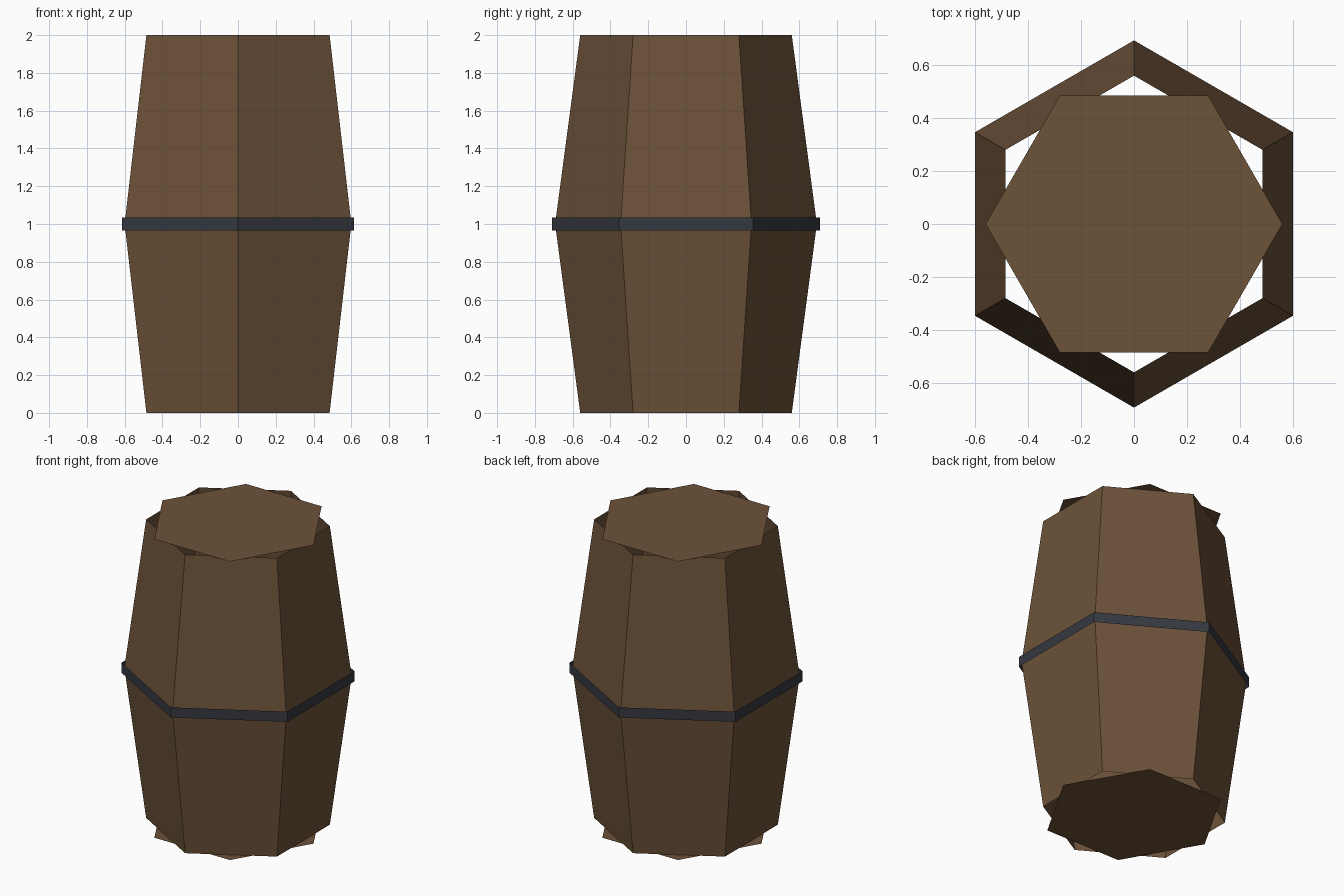
import bpy, bmesh, math

if "Cube" in bpy.data.objects:
    bpy.data.objects.remove(bpy.data.objects["Cube"])


def material(name, rgb):
    m = bpy.data.materials.new(name)
    m.diffuse_color = (*rgb, 1.0)
    m.use_nodes = True
    m.node_tree.nodes["Principled BSDF"].inputs["Base Color"].default_value = m.diffuse_color
    return m


wood = material("brown_wood", (0.152, 0.084, 0.041))
iron = material("dark_iron", (0.036, 0.040, 0.052))


def hex_ring(bm, radius, z, turn):
    return [bm.verts.new((radius * math.cos(math.radians(turn + 60 * i)),
                          radius * math.sin(math.radians(turn + 60 * i)), z))
            for i in range(6)]


def finish(bm, name, mat):
    mesh = bpy.data.meshes.new(name)
    bm.to_mesh(mesh)
    bm.free()
    mesh.materials.append(mat)
    obj = bpy.data.objects.new(name, mesh)
    bpy.context.collection.objects.link(obj)
    return obj


def shell(name, profile, mat):
    """Open six-sided wall through (radius, height) points."""
    bm = bmesh.new()
    rings = [hex_ring(bm, r, z, 30) for r, z in profile]
    for low, high in zip(rings, rings[1:]):
        for i in range(6):
            j = (i + 1) % 6
            bm.faces.new((low[i], low[j], high[j], high[i]))
    return finish(bm, name, mat)


def lid(name, z, up):
    """Flat end, turned 30 degrees against the wall."""
    bm = bmesh.new()
    ring = hex_ring(bm, 0.56, z, 0)
    bm.faces.new(ring if up else ring[::-1])
    return finish(bm, name, wood)


# Bulging barrel wall and the thin hoop around its middle
shell("barrel_wall", [(0.56, 0), (0.693, 1), (0.56, 2)], wood)
shell("middle_hoop", [(0.71, 0.966), (0.71, 1.034)], iron)

# Ends
lid("top_lid", 2.0, True)
lid("bottom_lid", 0.0, False)
